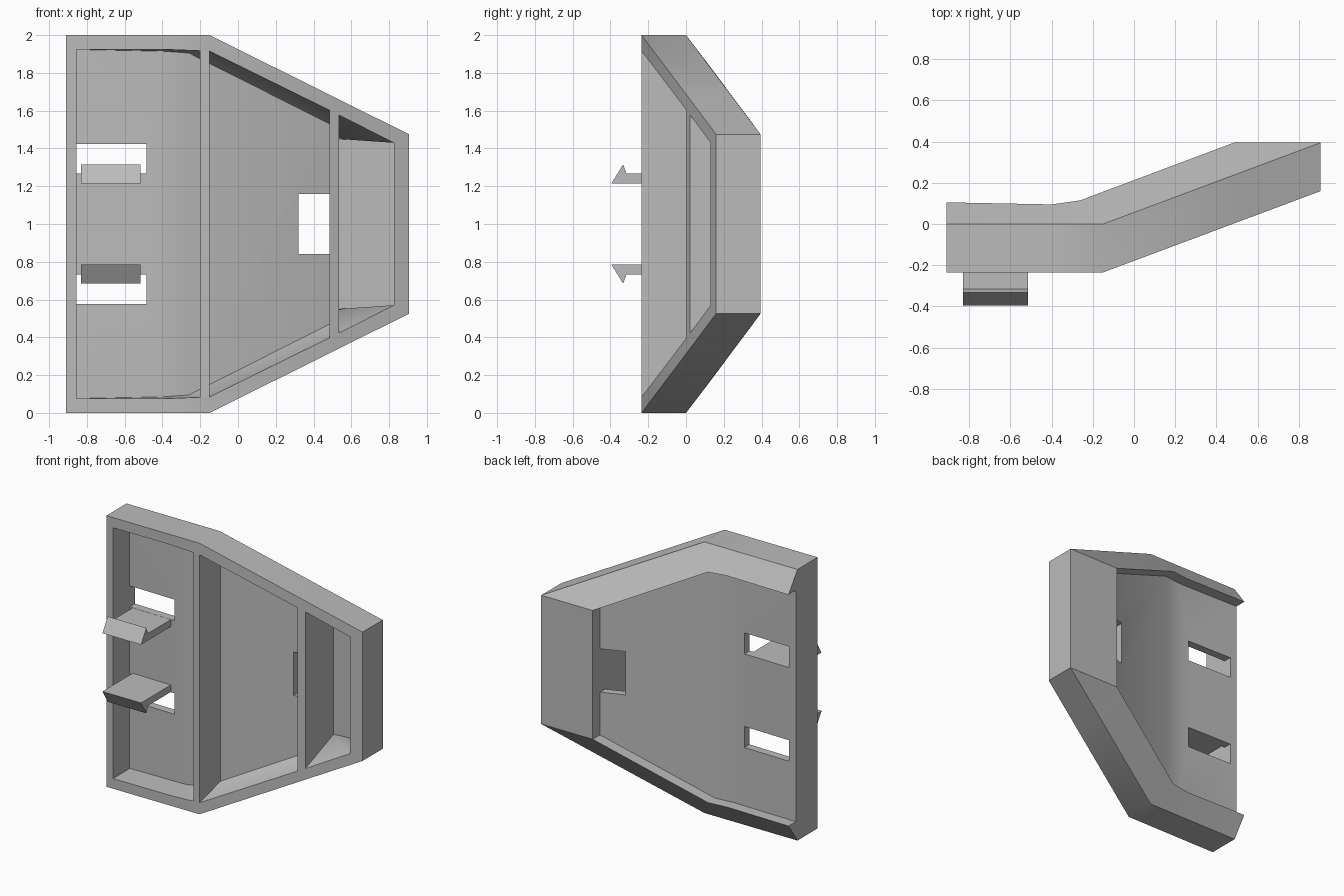
import bpy, bmesh, math

cube = bpy.data.objects.get("Cube")
if cube:
    bpy.data.objects.remove(cube)

GREY = (0.5, 0.5, 0.5, 1)
grey = bpy.data.materials.new("plain grey")
grey.use_nodes = True
grey.diffuse_color = GREY
grey.node_tree.nodes["Principled BSDF"].inputs["Base Color"].default_value = GREY

parts = []


def finish(name, bm, keep=True):
    bmesh.ops.recalc_face_normals(bm, faces=bm.faces)
    mesh = bpy.data.meshes.new(name)
    bm.to_mesh(mesh)
    bm.free()
    obj = bpy.data.objects.new(name, mesh)
    bpy.context.collection.objects.link(obj)
    mesh.materials.append(grey)
    if keep:
        parts.append(obj)
    return obj


def flip(points):
    return [(x, y, 2 - z) for x, y, z in points]


def hull(name, points):
    bm = bmesh.new()
    for p in points:
        bm.verts.new(p)
    bmesh.ops.convex_hull(bm, input=bm.verts)
    bmesh.ops.dissolve_limit(bm, angle_limit=0.01, verts=bm.verts, edges=bm.edges)
    return finish(name, bm)


def loft(name, rails):
    """Closed skin between rails that all have the same number of stations."""
    bm = bmesh.new()
    rows = [[bm.verts.new(p) for p in rail] for rail in rails]
    for a, b in zip(rows, rows[1:] + rows[:1]):
        for i in range(len(a) - 1):
            bm.faces.new((a[i], a[i + 1], b[i + 1], b[i]))
    for end in (0, -1):
        bm.faces.new([row[end] for row in rows])
    return finish(name, bm)


def box(name, x, y, z, keep=True):
    bm = bmesh.new()
    bmesh.ops.create_cube(bm, size=1)
    for v in bm.verts:
        v.co = [r[0] if c < 0 else r[1] for c, r in zip(v.co, (x, y, z))]
    return finish(name, bm, keep)


def front_y(x):
    return -0.235 + 0.374 * max(0, x + 0.15)


def outer(x, back=0):
    return (x, front_y(x) + back, 2 - 0.4976 * max(0, x + 0.15))


# Rails of the upper wall, from the left end to the cross rib
DEPTH = 0.235
outer_front = [outer(x) for x in (-0.91, -0.4, -0.15, 0.53)]
outer_back = [outer(x, DEPTH) for x in (-0.91, -0.4, -0.15, 0.53)]
ridge = [(-0.91, 0.105, 1.853), (-0.4, 0.095, 1.853), (-0.26, 0.115, 1.85), (0.485, 0.395, 1.475)]
base = [(x, y - 0.085, z) for x, y, z in ridge]
floor = [(x, y - 0.145, z) for (x, y, _), z in zip(ridge, (1.925, 1.915, 1.905, 1.53))]
inner = [(x, front_y(x), z) for x, z in
         ((-0.91, 1.925), (-0.4, 1.925), (-0.15, 1.915), (0.53, 1.58))]
walls = [outer_front, outer_back, ridge, base, floor, inner]

# Pocket corners beyond the rib
pocket = [outer_front[-1], outer_back[-1], ridge[-1], inner[-1],
          outer(0.905), outer(0.905, DEPTH),
          (0.825, 0.13, 1.43), (0.825, 0.35, 1.43), (0.535, 0.35, 1.45)]

for side, turn in (("upper", list), ("lower", flip)):
    loft(side + "_wall", [turn(r) for r in walls])
    hull(side + "_pocket_wall", turn(pocket))

# Bent back panel with its openings
panel = loft("back_panel", [base, floor, flip(floor), flip(base)])
openings = [((0.32, 0.6), (0.84, 1.16))]
openings += [((-0.855, -0.485), z) for z in ((1.268, 1.423), (0.577, 0.732))]
for x, z in openings:
    cutter = box("panel_cutter", x, (-1, 1), z, keep=False)
    cutter.hide_render = True
    mod = panel.modifiers.new("opening", "BOOLEAN")
    mod.operation = "DIFFERENCE"
    mod.solver = "EXACT"
    mod.object = cutter
    bpy.context.view_layer.objects.active = panel
    bpy.ops.object.modifier_apply(modifier=mod.name)
    bpy.data.objects.remove(cutter)

# End walls, ribs and pocket floor
box("left_end_wall", (-0.91, -0.855), (-DEPTH, 0.02), (0.06, 1.94))
box("middle_rib", (-0.2, -0.15), (-DEPTH, 0.03), (0.06, 1.94))
box("pocket_floor", (0.485, 0.905), (0.35, 0.395), (0.525, 1.475))
hull("right_end_wall", [(x, y, z) for x in (0.825, 0.905)
                        for y in (front_y(x), 0.395) for z in (0.525, 1.475)])
rib = [(x, y, z) for x in (0.485, 0.535)
       for y, z in ((front_y(x), 1.62), (0.395, 1.475))]
hull("cross_rib", rib + flip(rib))

# Snap clips: a flat arm with a barbed tip
clip = [(-0.03, 1.215), (-0.395, 1.215), (-0.333, 1.315), (-0.315, 1.267), (-0.03, 1.267)]
for side, turn in (("upper", list), ("lower", flip)):
    loft(side + "_clip", [turn([(-0.83, y, z), (-0.515, y, z)]) for y, z in clip])

bpy.ops.object.select_all(action="DESELECT")
for obj in parts:
    obj.select_set(True)
bpy.context.view_layer.objects.active = panel
bpy.ops.object.shade_smooth_by_angle(angle=math.radians(30))
